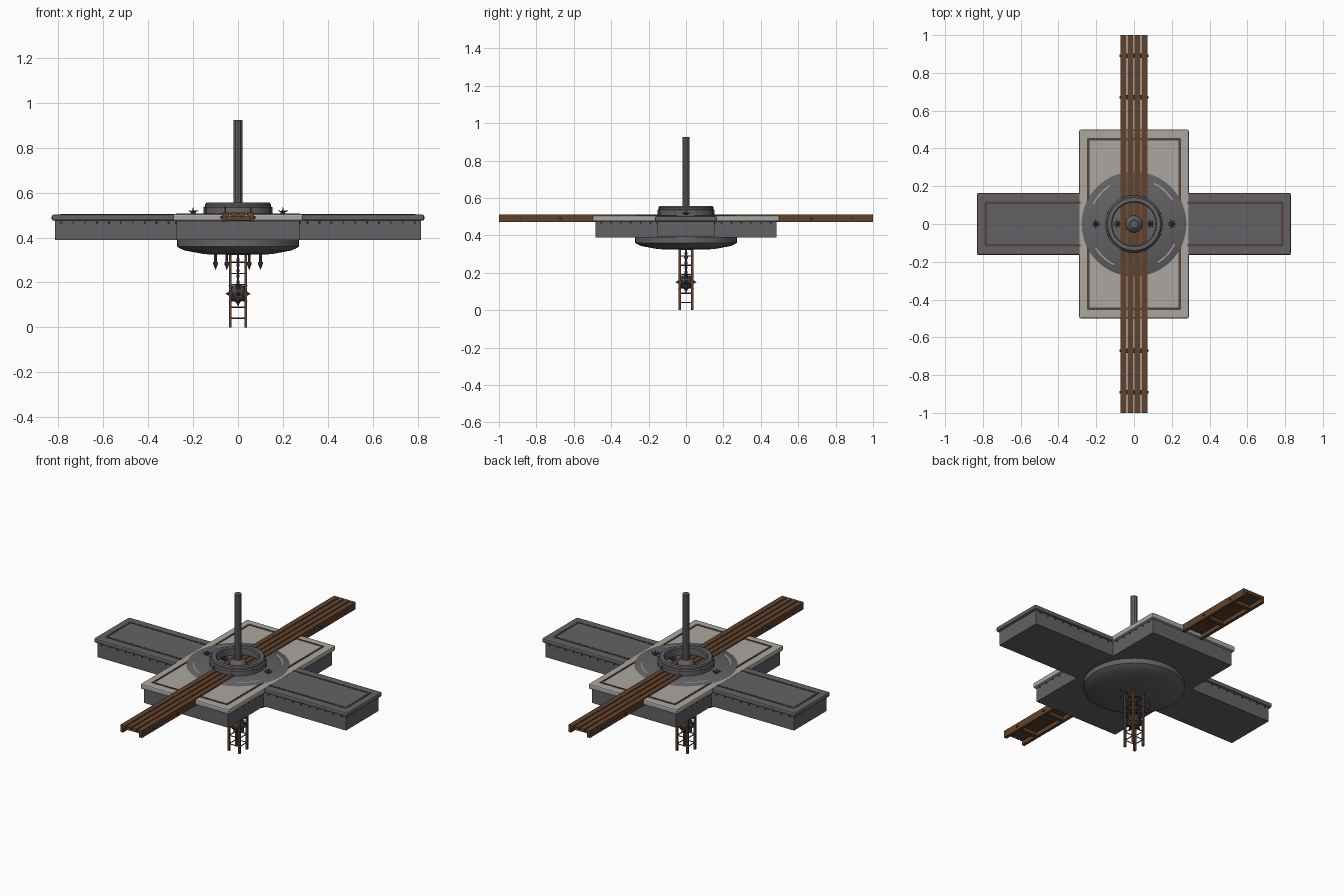
import bpy, bmesh, math
from mathutils import Vector, Matrix

old = bpy.data.objects.get("Cube")
if old:
    bpy.data.objects.remove(old, do_unlink=True)


def material(name, rgb):
    m = bpy.data.materials.new(name)
    m.use_nodes = True
    m.diffuse_color = (*rgb, 1)
    bsdf = m.node_tree.nodes["Principled BSDF"]
    bsdf.inputs["Base Color"].default_value = (*rgb, 1)
    bsdf.inputs["Roughness"].default_value = 0.8
    return m


DARK = material("dark stone", (0.125, 0.12, 0.13))
LIGHT = material("pale stone", (0.41, 0.39, 0.36))
WOOD = material("brown wood", (0.12, 0.055, 0.025))
IRON = material("dark iron", (0.065, 0.065, 0.07))


def finish(name, bm, mat, smooth=False):
    bmesh.ops.recalc_face_normals(bm, faces=bm.faces)
    mesh = bpy.data.meshes.new(name)
    bm.to_mesh(mesh)
    bm.free()
    mesh.materials.append(mat)
    ob = bpy.data.objects.new(name, mesh)
    bpy.context.collection.objects.link(ob)
    if smooth:
        bpy.ops.object.select_all(action="DESELECT")
        ob.select_set(True)
        bpy.context.view_layer.objects.active = ob
        bpy.ops.object.shade_smooth_by_angle(angle=math.radians(35))
    return ob


def add_box(bm, lo, hi):
    lo, hi = Vector(lo), Vector(hi)
    mat = Matrix.Translation((lo + hi) / 2) @ Matrix.Diagonal((*(hi - lo), 1))
    bmesh.ops.create_cube(bm, size=1, matrix=mat)


def box(name, lo, hi, mat, bevel=0):
    bm = bmesh.new()
    add_box(bm, lo, hi)
    ob = finish(name, bm, mat)
    if bevel:
        mod = ob.modifiers.new("Bevel", "BEVEL")
        mod.width, mod.segments = bevel, 2
    return ob


def add_cone(bm, a, b, r1, r2, sides=8):
    a, b = Vector(a), Vector(b)
    turn = (b - a).to_track_quat("Z", "Y").to_matrix().to_4x4()
    bmesh.ops.create_cone(bm, cap_ends=True, segments=sides, radius1=r1, radius2=r2,
                          depth=(b - a).length, matrix=Matrix.Translation((a + b) / 2) @ turn)


def lathe(name, profile, mat, sides=48, closed=False):
    bm = bmesh.new()
    pts = profile + profile[:1] if closed else profile
    verts = [bm.verts.new((r, 0, z)) for r, z in pts]
    edges = [bm.edges.new(pair) for pair in zip(verts, verts[1:])]
    bmesh.ops.spin(bm, geom=verts + edges, cent=(0, 0, 0), axis=(0, 0, 1),
                   angle=math.tau, steps=sides)
    bmesh.ops.remove_doubles(bm, verts=bm.verts, dist=0.0002)
    return finish(name, bm, mat, True)


def frame(name, x0, x1, y, z, mat, w=0.008):
    # thin rectangular inlay
    bm = bmesh.new()
    for s in (-1, 1):
        add_box(bm, (x0, s * y - w / 2, z - 0.003), (x1, s * y + w / 2, z + 0.002))
    for x in (x0, x1):
        add_box(bm, (x - w / 2, -y, z - 0.003), (x + w / 2, y, z + 0.002))
    finish(name, bm, mat)


# Crossing stone platforms with overhanging caps
box("long_platform_body", (-0.815, -0.153, 0.39), (0.815, 0.153, 0.48), DARK)
box("long_platform_cap", (-0.83, -0.165, 0.475), (0.83, 0.165, 0.502), DARK, 0.008)
box("wide_platform_body", (-0.275, -0.485, 0.389), (0.275, 0.485, 0.48), DARK)
box("wide_platform_cap", (-0.29, -0.5, 0.474), (0.29, 0.5, 0.505), LIGHT, 0.008)

# Inlays in the platform tops
frame("wide_inlay", -0.245, 0.245, 0.452, 0.505, WOOD)
frame("wide_inlay_shadow", -0.238, 0.238, 0.445, 0.505, IRON, 0.004)
for side, label in ((1, "left"), (-1, "right")):
    frame(label + "_inlay", side * 0.25, side * 0.788, 0.116, 0.502, WOOD)
    frame(label + "_inlay_shadow", side * 0.25, side * 0.781, 0.109, 0.502, IRON, 0.004)

# Rivets under the caps
bm = bmesh.new()
for s in (-1, 1):
    for i in range(10):
        x = 0.31 + i * 0.053
        for t in (-1, 1):
            add_cone(bm, (t * x, s * 0.15, 0.467), (t * x, s * 0.159, 0.467), 0.005, 0.003, 6)
    for i in range(6):
        y = 0.19 + i * 0.053
        for t in (-1, 1):
            add_cone(bm, (t * 0.27, s * y, 0.467), (t * 0.281, s * y, 0.467), 0.005, 0.003, 6)
finish("rivets", bm, IRON)

# Round floor, broken pale arcs and tapered underside
lathe("round_floor", [(0, 0.508), (0.272, 0.508), (0.279, 0.504), (0.279, 0.48), (0, 0.48)], DARK)
bm = bmesh.new()
for quarter in range(4):
    rim = []
    for i in range(9):
        a = math.radians(32 + 90 * quarter + i * 4)
        rim.append([bm.verts.new((r * math.cos(a), r * math.sin(a), 0.5095)) for r in (0.236, 0.243)])
    for p, q in zip(rim, rim[1:]):
        bm.faces.new((p[0], p[1], q[1], q[0]))
finish("pale_arcs", bm, LIGHT)
lathe("underside_bowl", [(0, 0.392), (0.272, 0.392), (0.272, 0.36), (0.255, 0.35),
                         (0.24, 0.343), (0.15, 0.326), (0, 0.322)], DARK)

# Raised kerb around the hub, with clasps
lathe("kerb_ring", [(0.115, 0.5), (0.153, 0.5), (0.153, 0.535), (0.146, 0.54),
                    (0.146, 0.55), (0.14, 0.556), (0.12, 0.556), (0.115, 0.55)], DARK, 32, True)
bm = bmesh.new()
for i in range(8):
    turn = Matrix.Rotation(math.radians(22.5 + 45 * i), 4, "Z")
    bmesh.ops.create_cube(bm, size=1, matrix=turn @ Matrix.Translation((0.15, 0, 0.522))
                          @ Matrix.Diagonal((0.012, 0.006, 0.03, 1)))
finish("kerb_clasps", bm, IRON)

# Central hub and pole
lathe("hub", [(0, 0.54), (0.025, 0.54), (0.04, 0.528), (0.047, 0.51), (0.047, 0.5)], DARK, 12)
bm = bmesh.new()
add_cone(bm, (0, 0, 0.5), (0, 0, 0.925), 0.02, 0.02, 10)
finish("pole", bm, DARK)

# Plank walkway on two bearers with iron bolts
bm = bmesh.new()
for i in range(4):
    x = (i - 1.5) * 0.0365
    add_box(bm, (x - 0.0155, -1, 0.493), (x + 0.0155, 1, 0.512))
for s in (-1, 1):
    add_box(bm, (s * 0.062 - 0.009, -1, 0.47), (s * 0.062 + 0.009, 1, 0.494))
    for y in (0.67, 0.89):
        add_box(bm, (-0.06, s * y - 0.012, 0.476), (0.06, s * y + 0.012, 0.494))
finish("plank_walkway", bm, WOOD)
bm = bmesh.new()
for s in (-1, 1):
    for y in (-0.89, -0.67, 0.67, 0.89):
        add_cone(bm, (s * 0.065, y, 0.49), (s * 0.077, y, 0.49), 0.008, 0.006)
finish("walkway_bolts", bm, IRON)


# Small spiked studs on the floor
def burst(name, centre, core, reach, directions):
    bm = bmesh.new()
    c = Vector(centre)
    bmesh.ops.create_icosphere(bm, subdivisions=2, radius=core, matrix=Matrix.Translation(c))
    for d in directions:
        d = Vector(d).normalized()
        add_cone(bm, c + d * core * 0.8, c + d * reach, core * 0.35, 0.0005, 6)
    return finish(name, bm, IRON)


star = [(math.cos(i * math.tau / 7), math.sin(i * math.tau / 7), 0.35) for i in range(7)] + [(0, 0, 1)]
for i, x in enumerate((-0.2, -0.088, 0.088, 0.2)):
    burst("floor_stud_%d" % (i + 1), (x, 0, 0.512), 0.011, 0.026, star)

# Hanging spikes below the bowl
bm = bmesh.new()
for x in (-0.1, -0.05, 0.05, 0.1):
    add_cone(bm, (x, 0, 0.29), (x, 0, 0.335), 0.006, 0.006)
    add_cone(bm, (x, 0, 0.283), (x, 0, 0.292), 0.011, 0.011)
    add_cone(bm, (x, 0, 0.283), (x, 0, 0.256), 0.011, 0.0005)
finish("hanging_spikes", bm, IRON)

# Square ladder tower
bm = bmesh.new()
for sx in (-1, 1):
    for sy in (-1, 1):
        add_box(bm, (sx * 0.034 - 0.006, sy * 0.034 - 0.006, 0), (sx * 0.034 + 0.006, sy * 0.034 + 0.006, 0.335))
finish("ladder_posts", bm, WOOD)
bm = bmesh.new()
for i in range(6):
    z = 0.04 + i * 0.05
    for s in (-1, 1):
        add_cone(bm, (-0.034, s * 0.034, z), (0.034, s * 0.034, z), 0.003, 0.003, 6)
        add_cone(bm, (s * 0.034, -0.034, z), (s * 0.034, 0.034, z), 0.003, 0.003, 6)
finish("ladder_rungs", bm, IRON)

# Spiked ball on a chain
axes = [Matrix.Rotation(math.radians(45 * i), 3, "Z") @ Vector((1, 0, h))
        for h in (-0.9, 0, 0.9) for i in range(0, 8, 1 if h == 0 else 2)] + [(0, 0, -1), (0, 0, 1)]
burst("spiked_ball", (0, 0, 0.15), 0.04, 0.056, axes)
bm = bmesh.new()
for i in range(6):
    z = 0.19 + i * 0.025
    add_cone(bm, (0, 0, z), (0, 0, z + 0.013), 0.004, 0.009, 6)
    add_cone(bm, (0, 0, z + 0.013), (0, 0, z + 0.026), 0.009, 0.004, 6)
finish("ball_chain", bm, IRON)
